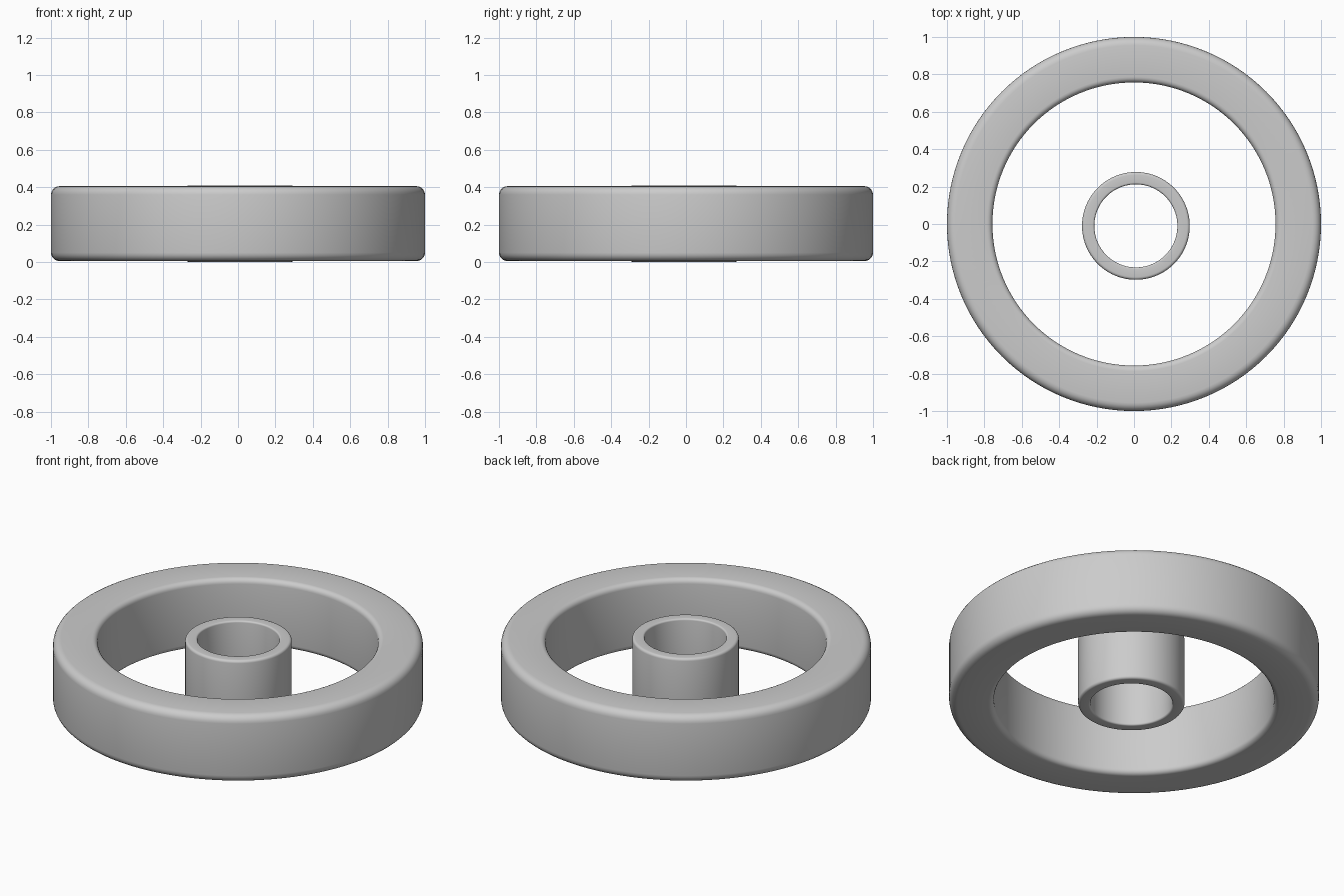
import bpy, bmesh, math

if "Cube" in bpy.data.objects:
    bpy.data.objects.remove(bpy.data.objects["Cube"])


def rounded_section(r_in, r_out, z0, z1, b_in, b_out, steps=5):
    """Closed (radius, height) rectangle with rounded corners."""
    corners = [(r_out - b_out, z0 + b_out, b_out, -90),
               (r_out - b_out, z1 - b_out, b_out, 0),
               (r_in + b_in, z1 - b_in, b_in, 90),
               (r_in + b_in, z0 + b_in, b_in, 180)]
    pts = []
    for r, z, b, start in corners:
        for i in range(steps + 1):
            a = math.radians(start + 90 * i / steps)
            pts.append((r + b * math.cos(a), z + b * math.sin(a)))
    return pts


def lathe(name, section, centre=(0, 0), sides=128):
    """Revolve a closed section about a vertical axis."""
    bm = bmesh.new()
    rings = []
    for s in range(sides):
        a = 2 * math.pi * s / sides
        rings.append([bm.verts.new((centre[0] + r * math.cos(a),
                                    centre[1] + r * math.sin(a), z))
                      for r, z in section])
    n = len(section)
    for s in range(sides):
        p, q = rings[s], rings[(s + 1) % sides]
        for i in range(n):
            j = (i + 1) % n
            bm.faces.new((p[i], q[i], q[j], p[j]))
    bmesh.ops.recalc_face_normals(bm, faces=bm.faces[:])
    mesh = bpy.data.meshes.new(name)
    bm.to_mesh(mesh)
    bm.free()
    mesh.shade_smooth()
    obj = bpy.data.objects.new(name, mesh)
    bpy.context.collection.objects.link(obj)
    return obj


# Wide outer ring with soft edges
lathe("outer_ring", rounded_section(0.757, 1.0, 0.005, 0.405, 0.03, 0.045))

# Thin inner sleeve, slightly off centre
lathe("inner_sleeve", rounded_section(0.222, 0.288, 0.0, 0.41, 0.01, 0.015),
      centre=(0.01, -0.01))
